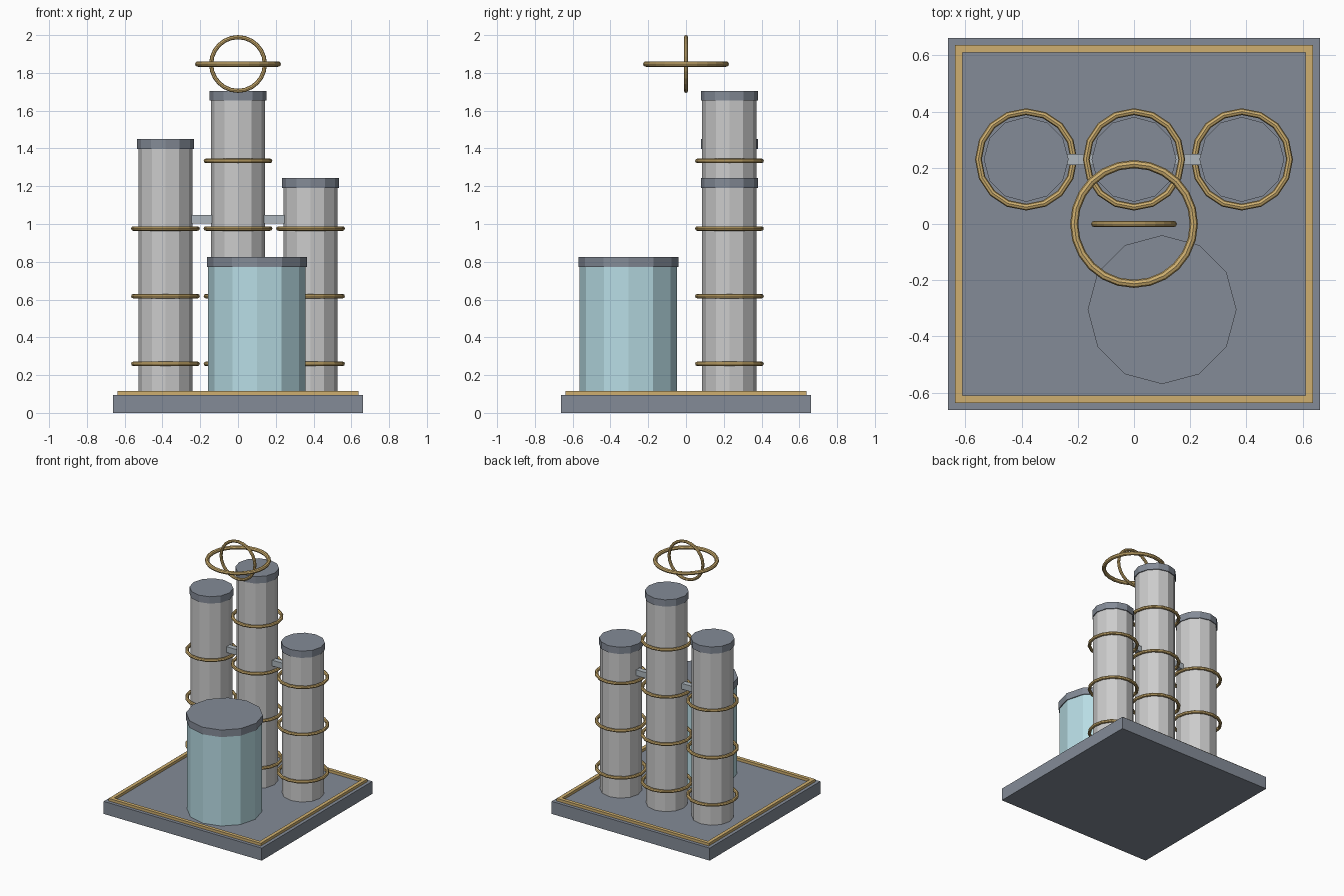
import bpy
from math import pi

if "Cube" in bpy.data.objects:
    bpy.data.objects.remove(bpy.data.objects["Cube"])


def material(name, rgb):
    m = bpy.data.materials.new(name)
    m.diffuse_color = (*rgb, 1)
    m.use_nodes = True
    m.node_tree.nodes["Principled BSDF"].inputs["Base Color"].default_value = m.diffuse_color
    return m


SLATE = material("slate", (0.23, 0.26, 0.31))
GOLD = material("brass", (0.62, 0.43, 0.16))
GLASS = material("pale_blue", (0.48, 0.72, 0.78))
STEEL = material("steel", (0.42, 0.47, 0.51))


def finish(name, mat):
    ob = bpy.context.object
    ob.name = name
    if mat:
        ob.data.materials.append(mat)
    return ob


def box(name, x0, x1, y0, y1, z0, z1, mat):
    bpy.ops.mesh.primitive_cube_add(
        size=1, location=((x0 + x1) / 2, (y0 + y1) / 2, (z0 + z1) / 2))
    bpy.context.object.scale = (x1 - x0, y1 - y0, z1 - z0)
    return finish(name, mat)


def drum(name, x, y, r, z0, z1, mat=None):
    # twelve-sided drum with a vertex on the x axis
    bpy.ops.mesh.primitive_cylinder_add(
        vertices=12, radius=r, depth=z1 - z0, location=(x, y, (z0 + z1) / 2))
    return finish(name, mat)


def ring(name, loc, major, minor, segs, rot=(0, 0, 0)):
    bpy.ops.mesh.primitive_torus_add(
        major_radius=major, minor_radius=minor, major_segments=segs,
        minor_segments=8, location=loc, rotation=rot)
    return finish(name, GOLD)


# Base plate and raised brass border
BASE = 0.095
box("base", -0.663, 0.663, -0.663, 0.663, 0, BASE, SLATE)
OUT, INN, TOP = 0.638, 0.611, 0.115
for s, side in ((-1, "front"), (1, "back")):
    y0, y1 = sorted((s * INN, s * OUT))
    box(f"trim_{side}", -OUT, OUT, y0, y1, BASE, TOP, GOLD)
for s, side in ((-1, "left"), (1, "right")):
    x0, x1 = sorted((s * INN, s * OUT))
    box(f"trim_{side}", x0, x1, -INN, INN, BASE, TOP, GOLD)

# Three capped columns with brass hoops
ROW = 0.23
for side, x, top, hoops in (("left", -0.384, 1.45, 3),
                            ("middle", 0, 1.705, 4),
                            ("right", 0.384, 1.243, 3)):
    drum(f"column_{side}", x, ROW, 0.144, BASE, top - 0.03)
    drum(f"column_cap_{side}", x, ROW, 0.151, top - 0.052, top, SLATE)
    for i in range(hoops):
        ring(f"hoop_{side}_{i + 1}", (x, ROW, 0.26 + 0.358 * i), 0.17, 0.012, 16)

# Connecting bars between the columns
box("bar_left", -0.26, -0.125, 0.21, 0.25, 1.003, 1.047, STEEL)
box("bar_right", 0.125, 0.26, 0.21, 0.25, 1.003, 1.047, STEEL)

# Wide tank in front
drum("tank", 0.1, -0.305, 0.258, BASE, 0.80, GLASS)
drum("tank_cap", 0.1, -0.305, 0.265, 0.772, 0.826, SLATE)

# Crossed rings floating on top
ring("orbit_ring_flat", (0, 0, 1.847), 0.213, 0.0145, 24)
ring("orbit_ring_upright", (0, 0, 1.847), 0.142, 0.011, 24, (pi / 2, 0, 0))
